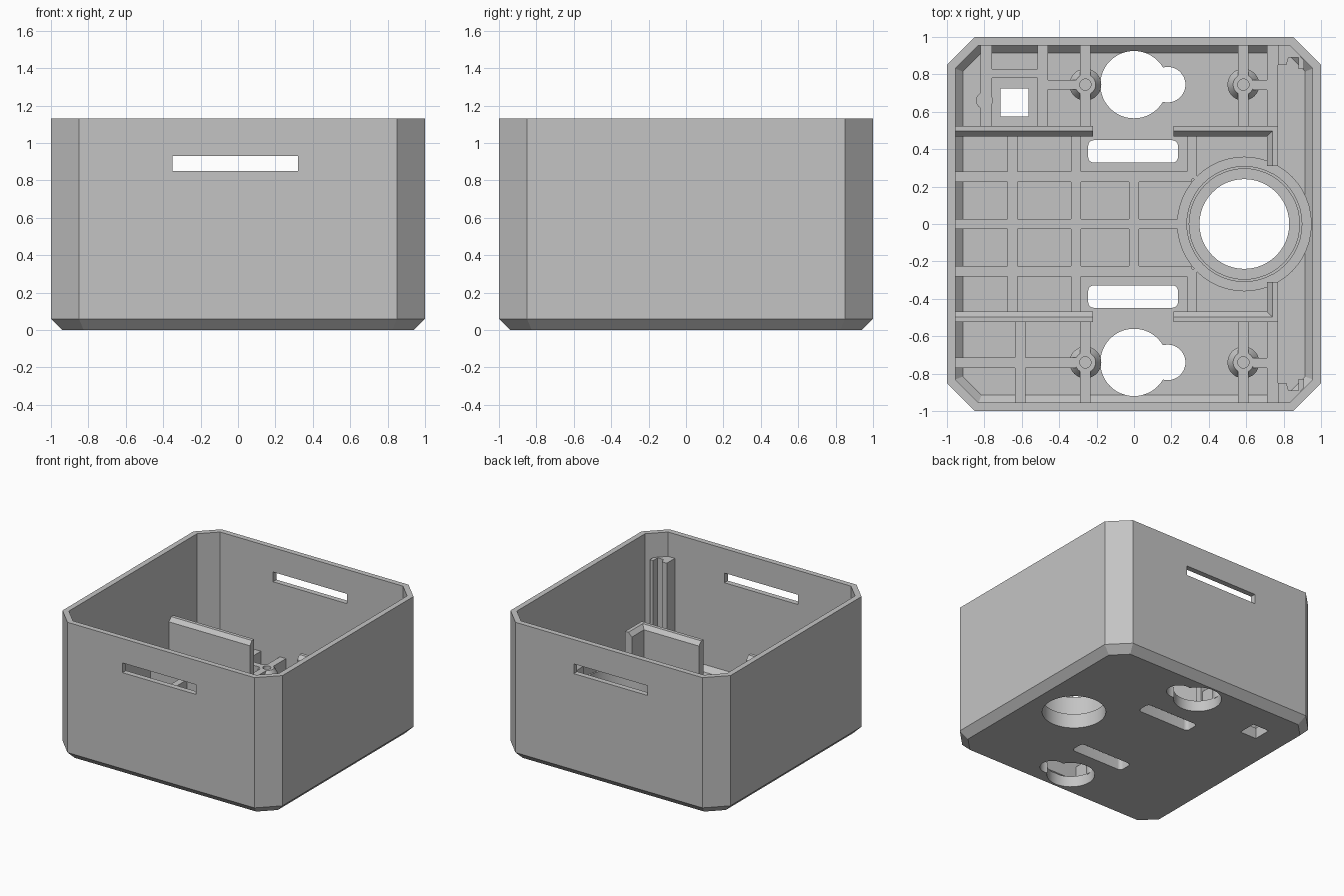
import bpy, bmesh, math

if "Cube" in bpy.data.objects:
    bpy.data.objects.remove(bpy.data.objects["Cube"])

FLOOR, RIB, TOP = 0.09, 0.25, 1.13
grey = bpy.data.materials.new("grey_plastic")
grey.diffuse_color = (0.55, 0.55, 0.55, 1)
grey.use_nodes = True
grey.node_tree.nodes["Principled BSDF"].inputs["Base Color"].default_value = grey.diffuse_color


def finish(name, bm):
    bmesh.ops.recalc_face_normals(bm, faces=bm.faces)
    me = bpy.data.meshes.new(name)
    bm.to_mesh(me)
    bm.free()
    me.materials.append(grey)
    ob = bpy.data.objects.new(name, me)
    bpy.context.collection.objects.link(ob)
    return ob


def loft(bm, loops, closed=False):
    """Skin a list of equal-length loops; cap the ends or close into a ring."""
    rows = [[bm.verts.new(p) for p in lp] for lp in loops]
    n = len(rows[0])
    pairs = list(zip(rows, rows[1:])) + ([(rows[-1], rows[0])] if closed else [])
    for a, b in pairs:
        for i in range(n):
            j = (i + 1) % n
            bm.faces.new((a[i], a[j], b[j], b[i]))
    if not closed:
        bm.faces.new(rows[0])
        bm.faces.new(rows[-1])


def octagon(d, z):
    h, c = 1 - d, 0.85 - d * math.tan(math.pi / 8)
    return [(x, y, z) for x, y in ((c, -h), (h, -c), (h, c), (c, h),
                                   (-c, h), (-h, c), (-h, -c), (-c, -h))]


def box(bm, x0, x1, y0, y1, z0=FLOOR - 0.02, z1=RIB):
    loft(bm, [[(x0, y0, z), (x1, y0, z), (x1, y1, z), (x0, y1, z)] for z in (z0, z1)])


def circle(x, y, r, z, n=48):
    return [(x + r * math.cos(2 * math.pi * i / n), y + r * math.sin(2 * math.pi * i / n), z)
            for i in range(n)]


def lathe(bm, x, y, profile):
    loft(bm, [circle(x, y, r, z) for r, z in profile], closed=True)


def smooth(ob):
    bpy.ops.object.select_all(action='DESELECT')
    ob.select_set(True)
    bpy.context.view_layer.objects.active = ob
    bpy.ops.object.shade_smooth_by_angle(angle=math.radians(25))


def cut(ob, bm):
    cutter = finish("cutter", bm)
    cutter.hide_render = True
    mod = ob.modifiers.new("cut", 'BOOLEAN')
    mod.operation, mod.solver, mod.object = 'DIFFERENCE', 'EXACT', cutter
    bpy.context.view_layer.objects.active = ob
    bpy.ops.object.modifier_apply(modifier="cut")
    bpy.data.objects.remove(cutter)


# open case with chamfered corners and base
bm = bmesh.new()
loft(bm, [octagon(0.06, 0), octagon(0, 0.06), octagon(0, TOP), octagon(0.045, TOP),
          octagon(0.045, FLOOR + 0.04), octagon(0.085, FLOOR)])
case = finish("case", bm)

# slots through the front and back walls, and the square floor hole
for args in ((-0.35, 0.32, -1.2, 1.2, 0.85, 0.93), (-0.715, -0.565, 0.575, 0.725, -0.2, 0.3)):
    bm = bmesh.new()
    box(bm, *args)
    cut(case, bm)

# round floor hole and keyholes
for x, y, r in ((0.59, 0, 0.24), (0, 0.745, 0.18), (0, -0.74, 0.18),
                (0.18, 0.745, 0.095), (0.18, -0.74, 0.095)):
    bm = bmesh.new()
    loft(bm, [circle(x, y, r, -0.2), circle(x, y, r, 0.3)])
    cut(case, bm)

# rounded floor slots
for s in (-1, 1):
    plan = []
    for k, (cx, cy) in enumerate(((0.205, 0.42), (-0.215, 0.42), (-0.215, 0.36), (0.205, 0.36))):
        for i in range(6):
            a = math.pi / 2 * (k + i / 5)
            plan.append((cx + 0.03 * math.cos(a), s * (cy - 0.002 + 0.03 * math.sin(a))))
    bm = bmesh.new()
    loft(bm, [[(x, y, z) for x, y in plan] for z in (-0.2, 0.3)])
    cut(case, bm)
smooth(case)

# floor ribs: (x0, x1, y0, y1)
W = 0.957
ribs = [(-0.82, -0.76, 0.5, W), (-0.515, -0.46, 0.5, W), (-0.76, -0.515, 0.78, 0.83),
        (-0.46, -0.31, 0.72, 0.77), (-W, -0.31, -0.77, -0.715), (-0.635, -0.58, -W, -0.5),
        (-W, 0.25, -0.027, 0.027), (-0.027, 0.027, -0.25, 0.25)]
for s in (-1, 1):
    def flip(x0, x1, y0, y1):
        ribs.append((x0, x1, min(s * y0, s * y1), max(s * y0, s * y1)))
    flip(-W, 0.31, 0.225, 0.28)
    flip(0.71, 0.77, 0.48, W)
    flip(0.635, 0.73, 0.717, 0.77)
    for x in (-0.26, 0.585):
        flip(x - 0.028, x + 0.028, 0.5, 0.705)
        flip(x - 0.028, x + 0.028, 0.785, W)
    for x in (-0.65, -0.31):
        flip(x - 0.027, x + 0.027, 0.0, 0.5)
    flip(0.283, 0.337, 0.24, 0.5)
bm = bmesh.new()
for r in ribs:
    box(bm, *r)
finish("floor_ribs", bm)

# screw bosses
bm = bmesh.new()
for x in (-0.26, 0.585):
    for y in (0.745, -0.74):
        lathe(bm, x, y, [(0.03, FLOOR - 0.01), (0.085, FLOOR - 0.01), (0.085, 0.2),
                         (0.055, RIB), (0.03, RIB)])
smooth(finish("screw_bosses", bm))

# collar around the round hole, with a raised lip
bm = bmesh.new()
lathe(bm, 0.59, 0, [(0.24, FLOOR - 0.02), (0.36, FLOOR - 0.02), (0.36, RIB), (0.31, RIB),
                    (0.31, 0.3), (0.295, 0.3), (0.295, 0.12), (0.24, 0.12)])
smooth(finish("hole_collar", bm))

# small round clip beside the square hole
bm = bmesh.new()
lathe(bm, -0.8, 0.66, [(0.022, FLOOR - 0.01), (0.045, FLOOR - 0.01), (0.045, RIB), (0.022, RIB)])
smooth(finish("clip", bm))


# upright divider walls with a bevelled inner top edge
def divider(bm, path, s):
    loops = []
    for (ox, oy), (ix, iy) in path:
        mx, my = (ox + ix) / 2, (oy + iy) / 2
        loops.append([(ox, s * oy, 0.07), (ox, s * oy, 0.577), (mx, s * my, 0.577),
                      (ix, s * iy, 0.545), (ix, s * iy, 0.07)])
    loft(bm, loops)


bm = bmesh.new()
for s in (-1, 1):
    divider(bm, [((-W, 0.525), (-W, 0.468)), ((-0.22, 0.525), (-0.22, 0.468))], s)
    divider(bm, [((0.21, 0.525), (0.21, 0.468)), ((0.77, 0.525), (0.71, 0.468)),
                 ((0.77, 0.31), (0.71, 0.31))], s)
finish("dividers", bm)

# notched guide posts in the right-hand corners
post = [(0.77, 0.96), (0.77, 0.85), (0.815, 0.85), (0.826, 0.89), (0.88, 0.89),
        (0.88, 0.83), (0.91, 0.83), (0.91, 0.875), (0.828, 0.96)]
bm = bmesh.new()
for s in (-1, 1):
    loft(bm, [[(x, s * y, z) for x, y in post] for z in (FLOOR - 0.02, 0.93)])
finish("guide_posts", bm)
